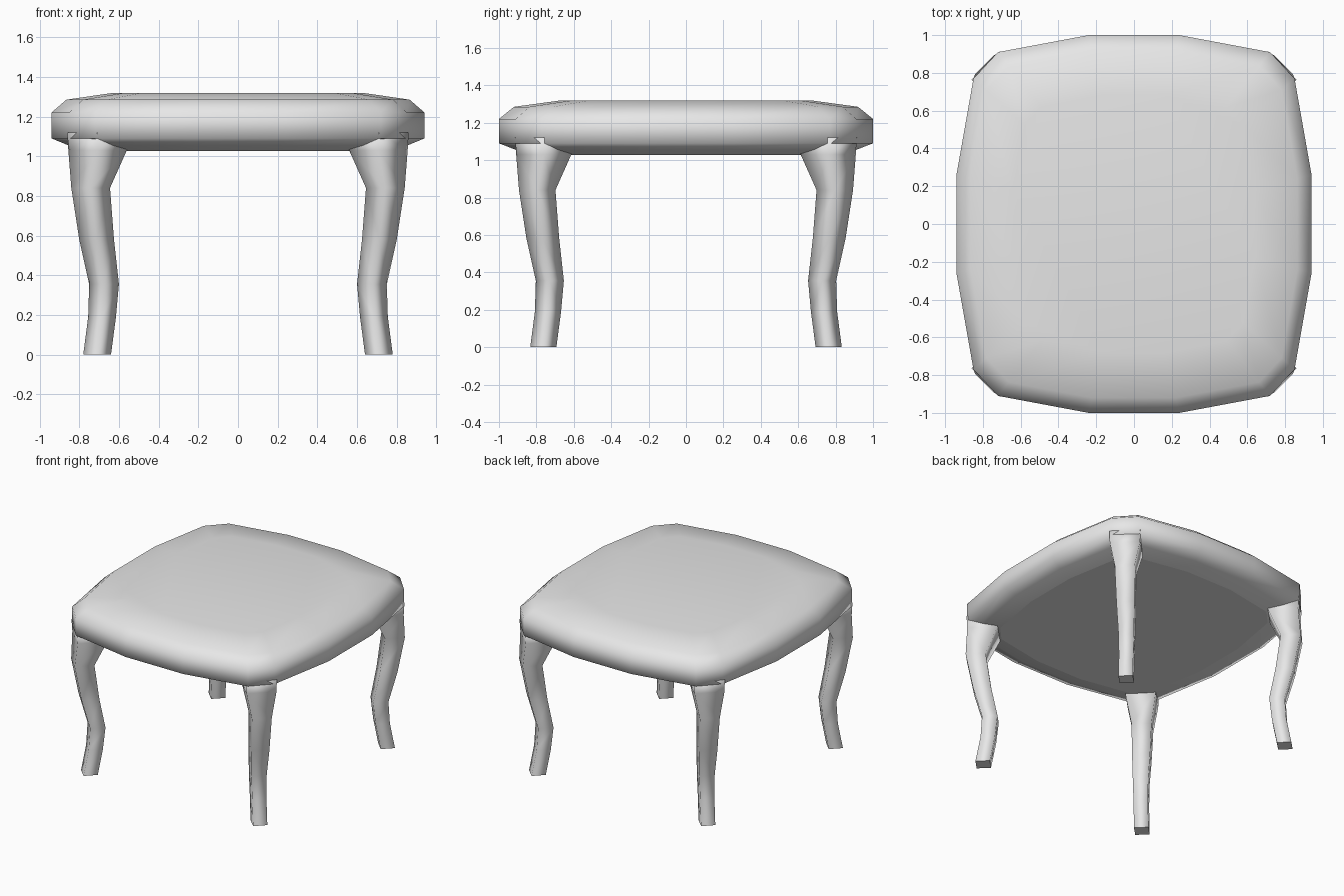
import bpy, bmesh

cube = bpy.data.objects.get("Cube")
if cube:
    bpy.data.objects.remove(cube, do_unlink=True)

# Single upholstery colour
grey = bpy.data.materials.new("light grey")
grey.use_nodes = True
colour = (0.8, 0.8, 0.8, 1)
grey.diffuse_color = colour
grey.node_tree.nodes["Principled BSDF"].inputs["Base Color"].default_value = colour


def loft(name, rings):
    """Skin a stack of equal-length rings, smooth sides and flat end caps."""
    bm = bmesh.new()
    loops = [[bm.verts.new(p) for p in ring] for ring in rings]
    n = len(loops[0])
    for a, b in zip(loops, loops[1:]):
        for i in range(n):
            j = (i + 1) % n
            bm.faces.new((a[i], a[j], b[j], b[i])).smooth = True
    bm.faces.new(loops[0][::-1])
    bm.faces.new(loops[-1]).smooth = True
    bmesh.ops.recalc_face_normals(bm, faces=bm.faces)
    mesh = bpy.data.meshes.new(name)
    bm.to_mesh(mesh)
    bm.free()
    mesh.materials.append(grey)
    obj = bpy.data.objects.new(name, mesh)
    bpy.context.collection.objects.link(obj)
    return obj


# Seat: bowed outline with chamfered corners, one quadrant mirrored around
quarter = [(0.94, 0.26), (0.85, 0.77), (0.72, 0.91), (0.24, 1.0)]
outline = (quarter
           + [(-x, y) for x, y in reversed(quarter)]
           + [(-x, -y) for x, y in quarter]
           + [(x, -y) for x, y in reversed(quarter)])

# Height and outline scale, from the underside up to the crown
seat_profile = [(1.027, 0.80), (1.055, 0.91), (1.09, 1.0), (1.22, 1.0),
                (1.285, 0.92), (1.318, 0.68)]
loft("seat", [[(x * s, y * s, z) for x, y in outline] for z, s in seat_profile])

# Legs: diamond section curving in to the ankle; height, inner x, outer x
leg_profile = [(0, 0.64, 0.78), (0.19, 0.615, 0.755), (0.355, 0.60, 0.75),
               (0.58, 0.625, 0.80), (0.84, 0.645, 0.84),
               (1.03, 0.56, 0.855), (1.12, 0.56, 0.86)]


def leg(name, sx, sy):
    rings = []
    for z, inner, outer in leg_profile:
        c, h = (inner + outer) / 2, (outer - inner) / 2
        d = c + 0.053
        diamond = [(c + h, d), (c, d + h), (c - h, d), (c, d - h)]
        rings.append([(sx * x, sy * y, z) for x, y in diamond])
    loft(name, rings)


for end, sy in (("front", -1), ("back", 1)):
    for side, sx in (("left", 1), ("right", -1)):
        leg(f"{end}_{side}_leg", sx, sy)
